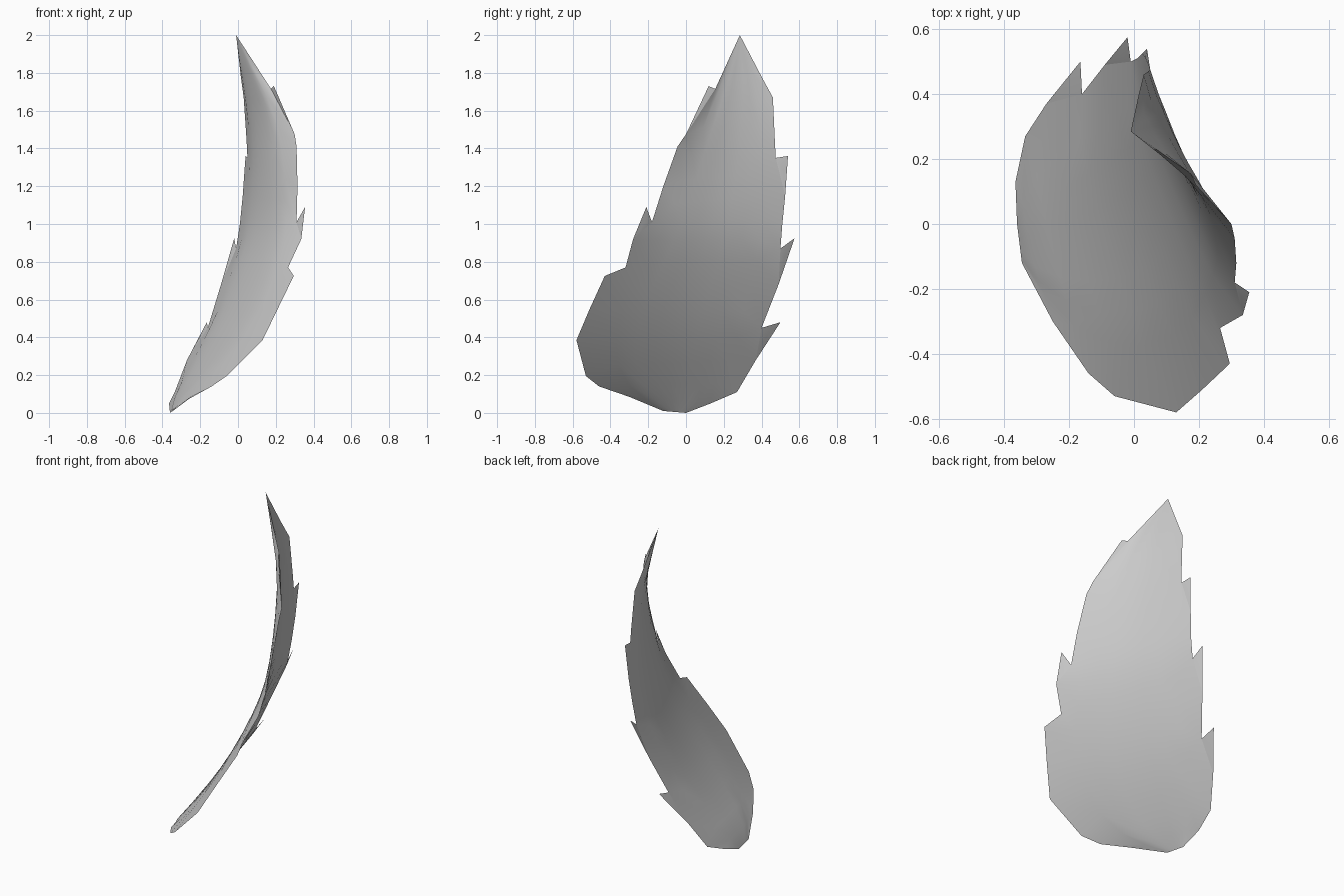
import bpy, bmesh
from mathutils import Vector

if "Cube" in bpy.data.objects:
    bpy.data.objects.remove(bpy.data.objects["Cube"])

# Ragged outline from tip to base: near edge (-y side) paired with far edge (+y side)
near = [(.175, .155, 1.715), (.19, .12, 1.73), (.30, 0, 1.475), (.31, -.045, 1.41),
        (.315, -.12, 1.2), (.31, -.18, 1.01), (.355, -.21, 1.09), (.335, -.28, .92),
        (.265, -.32, .77), (.295, -.43, .725), (.21, -.51, .55), (.13, -.58, .385),
        (-.06, -.53, .195), (-.14, -.46, .14), (-.25, -.30, .085), (-.345, -.12, .01)]
far = [(.015, .40, 1.78), (.03, .46, 1.67), (.045, .47, 1.45), (.05, .475, 1.35),
       (.04, .54, 1.36), (.025, .525, 1.15), (.01, .51, 1.0), (-.01, .50, .87),
       (-.02, .575, .925), (-.09, .49, .68), (-.16, .40, .45), (-.165, .50, .48),
       (-.27, .37, .28), (-.335, .27, .11), (-.365, .13, .05), (-.36, 0, 0)]
NEAR_SPIKES, FAR_SPIKES = (1, 6), (4, 8, 11)   # undercut barbs on each edge
TIP = Vector((-.01, .285, 2.0))
near = [Vector(p) for p in near]
far = [Vector(p) for p in far]
COLS = 8
OUT = Vector((.9, .42, 0))      # direction the convex back faces


def smoothed(pts, passes=3):
    """Edge without its notches, used to lay out the interior rows."""
    pts = [TIP] + list(pts)
    for _ in range(passes):
        pts = [pts[0]] + [(pts[i - 1] + 2 * pts[i] + pts[i + 1]) / 4
                          for i in range(1, len(pts) - 1)] + [pts[-1]]
    return pts[1:]


def sag(z):
    """Depth of the dished middle at height z."""
    if z > 1.35:
        return .03 * (2.0 - z) / .65
    return .012 + .018 * max(z, 0) / 1.35


sn, sf = smoothed(near), smoothed(far)
bm = bmesh.new()
tip = bm.verts.new(TIP)
rim_n = [bm.verts.new(p) for p in near]
rim_f = [bm.verts.new(p) for p in far]
last = len(near) - 1
base = [bm.verts.new(near[-1].lerp(far[-1], j / COLS)) for j in range(1, COLS)]


def add_face(verts, side):
    """Face with repeated corners merged, flipped on the inner skin."""
    vs = list(dict.fromkeys(verts))
    if len(vs) > 2:
        bm.faces.new(vs if side == 1 else vs[::-1])


# Two thin skins sharing one sharp rim
for side in (1, -1):
    rows = []
    for i in range(last):
        mid = []
        for j in range(1, COLS):
            t = .16 + .68 * (j - 1) / (COLS - 2)
            bow = 4 * t * (1 - t)
            p = sn[i].lerp(sf[i], t)
            p -= OUT * sag(p.z) * bow
            p += (OUT + Vector((0, 0, -.4))) * (.011 * side * min(1, bow * 1.3))
            mid.append(bm.verts.new(p))
        left = rim_n[i - 1] if i in NEAR_SPIKES else rim_n[i]
        right = rim_f[i - 1] if i in FAR_SPIKES else rim_f[i]
        rows.append([left] + mid + [right])
    rows.append([rim_n[last]] + base + [rim_f[last]])

    for a, b in zip(rows[0], rows[0][1:]):
        add_face((tip, a, b), side)
    for a, b in zip(rows, rows[1:]):
        for j in range(COLS):
            add_face((a[j], b[j], b[j + 1], a[j + 1]), side)

    # Pointed barbs standing off the edge
    for rim, spikes, turn in ((rim_n, NEAR_SPIKES, 1), (rim_f, FAR_SPIKES, -1)):
        for s in spikes:
            tri = [rim[s - 1], rim[s], rim[s + 1]]
            mid = bm.verts.new(sum((v.co for v in tri), Vector()) / 3 + OUT * .004 * side)
            for k in range(3):
                add_face((tri[k], tri[(k + 1) % 3], mid), side * turn)

mesh = bpy.data.meshes.new("curved_leaf")
bm.to_mesh(mesh)
bm.free()
leaf = bpy.data.objects.new("curved_leaf", mesh)
bpy.context.collection.objects.link(leaf)

# Smooth faces, crisp rim
bpy.context.view_layer.objects.active = leaf
leaf.select_set(True)
bpy.ops.object.shade_smooth_by_angle(angle=.7)
